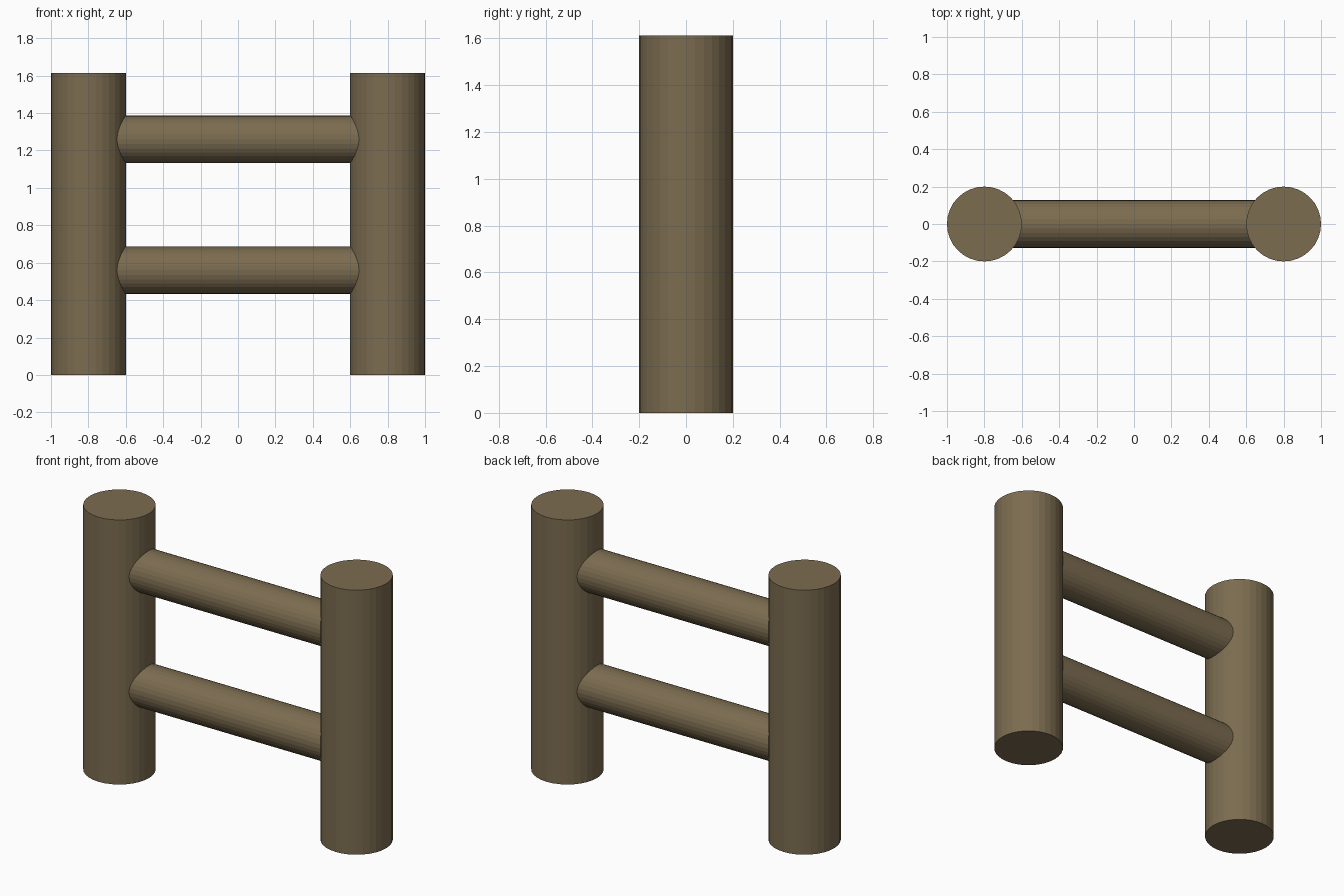
import bpy
import math

if "Cube" in bpy.data.objects:
    bpy.data.objects.remove(bpy.data.objects["Cube"])

POST_X, POST_R, POST_H = 0.8, 0.2, 1.613
RAIL_R, RAIL_HEIGHTS = 0.127, {"lower": 0.56, "upper": 1.26}

wood = bpy.data.materials.new("brown_wood")
wood.diffuse_color = (0.2, 0.15, 0.08, 1)
wood.use_nodes = True
wood.node_tree.nodes["Principled BSDF"].inputs["Base Color"].default_value = wood.diffuse_color


def log(name, radius, length, location, rotation=(0, 0, 0)):
    """Flat-faced round log with capped ends."""
    bpy.ops.mesh.primitive_cylinder_add(vertices=32, radius=radius, depth=length,
                                        location=location, rotation=rotation)
    obj = bpy.context.object
    obj.name = name
    obj.data.materials.append(wood)
    return obj


# Upright posts
for side, sign in (("left", -1), ("right", 1)):
    log(f"{side}_post", POST_R, POST_H, (sign * POST_X, 0, POST_H / 2))

# Horizontal rails, running into the post centres
for level, z in RAIL_HEIGHTS.items():
    log(f"{level}_rail", RAIL_R, 2 * POST_X, (0, 0, z), (0, math.pi / 2, 0))
